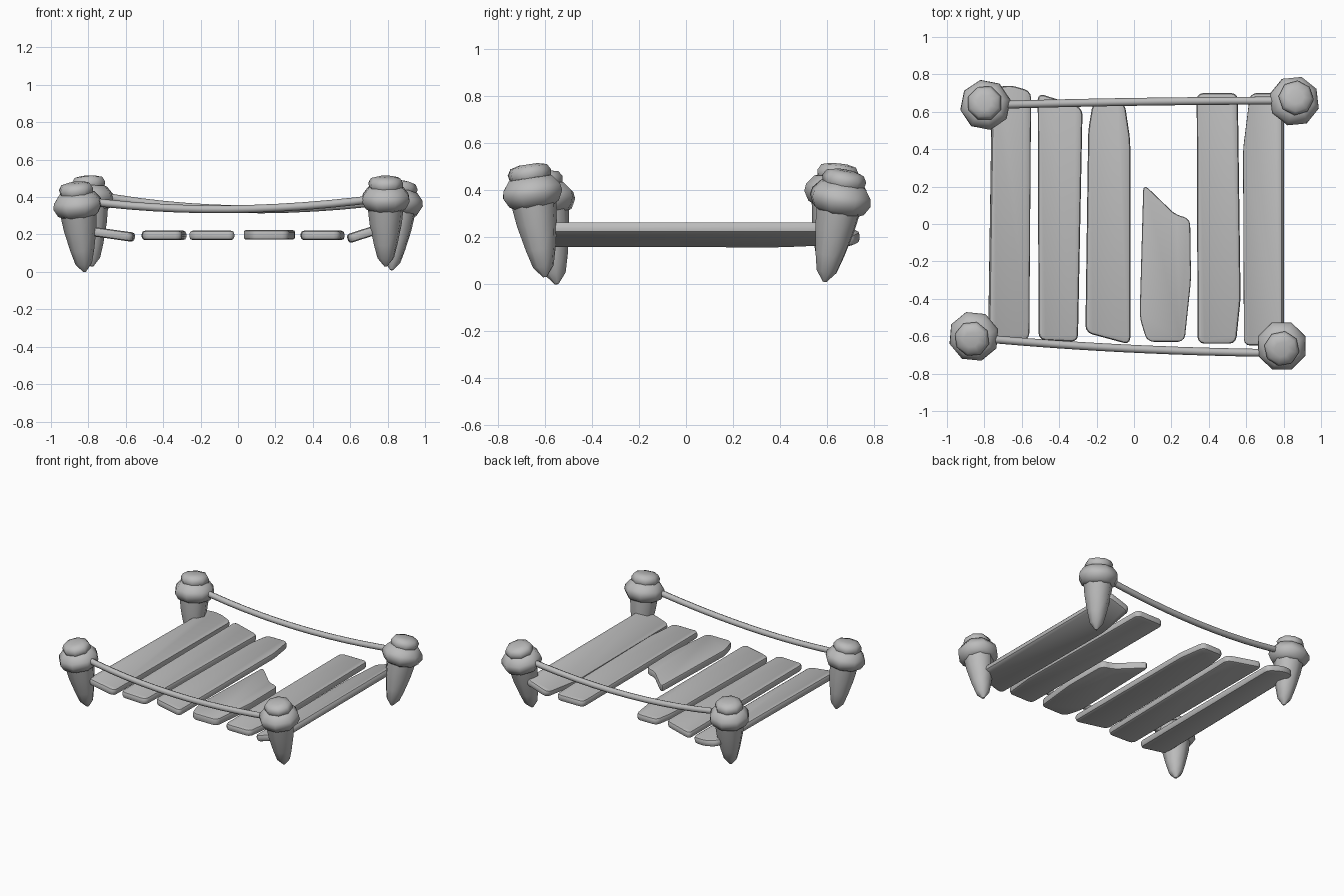
import bpy, bmesh, math
from mathutils import Vector, Matrix

cube = bpy.data.objects.get("Cube")
if cube:
    bpy.data.objects.remove(cube)

grey = bpy.data.materials.new("plain_grey")
grey.use_nodes = True
colour = (0.5, 0.5, 0.5, 1)
grey.diffuse_color = colour
grey.node_tree.nodes["Principled BSDF"].inputs["Base Color"].default_value = colour


def finish(name, bm, angle):
    bmesh.ops.recalc_face_normals(bm, faces=bm.faces)
    mesh = bpy.data.meshes.new(name)
    bm.to_mesh(mesh)
    bm.free()
    mesh.materials.append(grey)
    obj = bpy.data.objects.new(name, mesh)
    bpy.context.collection.objects.link(obj)
    bpy.ops.object.select_all(action='DESELECT')
    obj.select_set(True)
    bpy.context.view_layer.objects.active = obj
    bpy.ops.object.shade_smooth_by_angle(angle=math.radians(angle))
    return obj


def lathe(bm, profile, matrix, turn, sides=8):
    """Closed solid of revolution from (radius, height) pairs."""
    rings = []
    for radius, height in profile:
        ring = []
        for i in range(sides):
            a = math.tau * i / sides + turn
            p = Vector((radius * math.cos(a), radius * math.sin(a), height))
            ring.append(bm.verts.new(matrix @ p))
        rings.append(ring)
    for low, high in zip(rings, rings[1:]):
        for i in range(sides):
            j = (i + 1) % sides
            bm.faces.new((low[i], low[j], high[j], high[i]))
    bm.faces.new(rings[0])
    bm.faces.new(rings[-1])


# Leaning posts: pointed stake, bulging collar and rounded cap
STAKE = [(0.008, 0), (0.045, 0.045), (0.065, 0.12), (0.088, 0.23), (0.1, 0.33)]
COLLAR = [(0.085, 0.3), (0.115, 0.315), (0.137, 0.355), (0.132, 0.385), (0.1, 0.425), (0.07, 0.43)]
CAP = [(0.075, 0.4), (0.09, 0.425), (0.095, 0.45), (0.08, 0.475), (0.04, 0.485)]


def post(name, tip, top, turn):
    tip, top = Vector(tip), Vector(top)
    rot = Vector((0, 0, 1)).rotation_difference(top - tip)
    m = Matrix.Translation(tip) @ rot.to_matrix().to_4x4()
    bm = bmesh.new()
    for k, part in enumerate((STAKE, COLLAR, CAP)):
        lathe(bm, part, m, turn + 0.2 * k)
    finish(name, bm, 50)


post("front_right_post", (-0.82, -0.55, 0), (-0.87, -0.62, 0.48), 0.1)
post("front_left_post", (0.79, -0.6, 0.03), (0.79, -0.67, 0.5), 0.2)
post("back_right_post", (-0.78, 0.6, 0.03), (-0.8, 0.65, 0.51), 0)
post("back_left_post", (0.82, 0.59, 0.01), (0.87, 0.68, 0.48), 0.3)


# Sagging hand ropes
def rope(name, start, middle, end, steps=12, sides=8, radius=0.021):
    a, b, c = Vector(start), Vector(middle), Vector(end)
    control = 2 * b - (a + c) / 2
    bm = bmesh.new()
    rings = []
    for s in range(steps + 1):
        t = s / steps
        centre = a * (1 - t) ** 2 + control * 2 * t * (1 - t) + c * t * t
        along = ((control - a) * (1 - t) + (c - control) * t).normalized()
        side = along.cross(Vector((0, 0, 1))).normalized()
        up = side.cross(along)
        angles = [math.tau * i / sides for i in range(sides)]
        rings.append([bm.verts.new(centre + radius * (side * math.cos(q) + up * math.sin(q)))
                      for q in angles])
    for r, n in zip(rings, rings[1:]):
        for i in range(sides):
            j = (i + 1) % sides
            bm.faces.new((r[i], r[j], n[j], n[i]))
    bm.faces.new(rings[0])
    bm.faces.new(rings[-1])
    finish(name, bm, 60)


rope("front_rope", (-0.82, -0.61, 0.38), (-0.05, -0.665, 0.335), (0.77, -0.69, 0.395))
rope("back_rope", (-0.78, 0.635, 0.415), (0, 0.653, 0.335), (0.84, 0.66, 0.385))


# Worn planks: outline extruded, corners rounded, rims softened
def plank(name, outline, height=0.195, tilt=0, thick=0.05):
    bm = bmesh.new()
    base = bm.faces.new([bm.verts.new((x, y, -thick / 2)) for x, y in outline])
    out = bmesh.ops.extrude_face_region(bm, geom=[base])
    raised = [g for g in out["geom"] if isinstance(g, bmesh.types.BMVert)]
    bmesh.ops.translate(bm, verts=raised, vec=(0, 0, thick))
    upright = [e for e in bm.edges if abs(e.verts[0].co.z - e.verts[1].co.z) > thick / 2]
    bmesh.ops.bevel(bm, geom=upright, offset=0.035, segments=3, profile=0.5, affect='EDGES')
    bmesh.ops.recalc_face_normals(bm, faces=bm.faces)
    rims = [e for e in bm.edges if abs(e.verts[0].co.z - e.verts[1].co.z) < 0.001]
    bmesh.ops.bevel(bm, geom=rims, offset=0.017, segments=2, profile=0.5,
                    affect='EDGES', clamp_overlap=True)
    xs = [p[0] for p in outline]
    mid = (min(xs) + max(xs)) / 2
    pivot = Matrix.Translation((mid, 0, height))
    turn = pivot @ Matrix.Rotation(math.radians(tilt), 4, 'Y') @ Matrix.Translation((-mid, 0, 0))
    bmesh.ops.transform(bm, matrix=turn, verts=bm.verts)
    finish(name, bm, 40)


plank("plank_1", [(-0.78, -0.61), (-0.56, -0.62), (-0.55, 0.71), (-0.67, 0.745), (-0.76, 0.72)], 0.2, 8)
plank("plank_2", [(-0.51, -0.62), (-0.3, -0.63), (-0.275, 0.62), (-0.39, 0.66), (-0.515, 0.7)])
plank("plank_3", [(-0.26, -0.58), (-0.02, -0.645), (-0.02, 0.45), (-0.05, 0.65), (-0.22, 0.65),
                  (-0.245, 0.5)])
plank("broken_plank", [(0.03, -0.5), (0.07, -0.63), (0.27, -0.63), (0.305, -0.3), (0.3, 0.03),
                       (0.22, 0.05), (0.14, 0.13), (0.05, 0.215)], 0.198)
plank("plank_5", [(0.34, -0.64), (0.545, -0.64), (0.57, -0.4), (0.555, 0.7), (0.335, 0.7)])
plank("plank_6", [(0.585, -0.65), (0.805, -0.65), (0.805, 0.7), (0.62, 0.7), (0.58, 0.4)], 0.21, -18)
